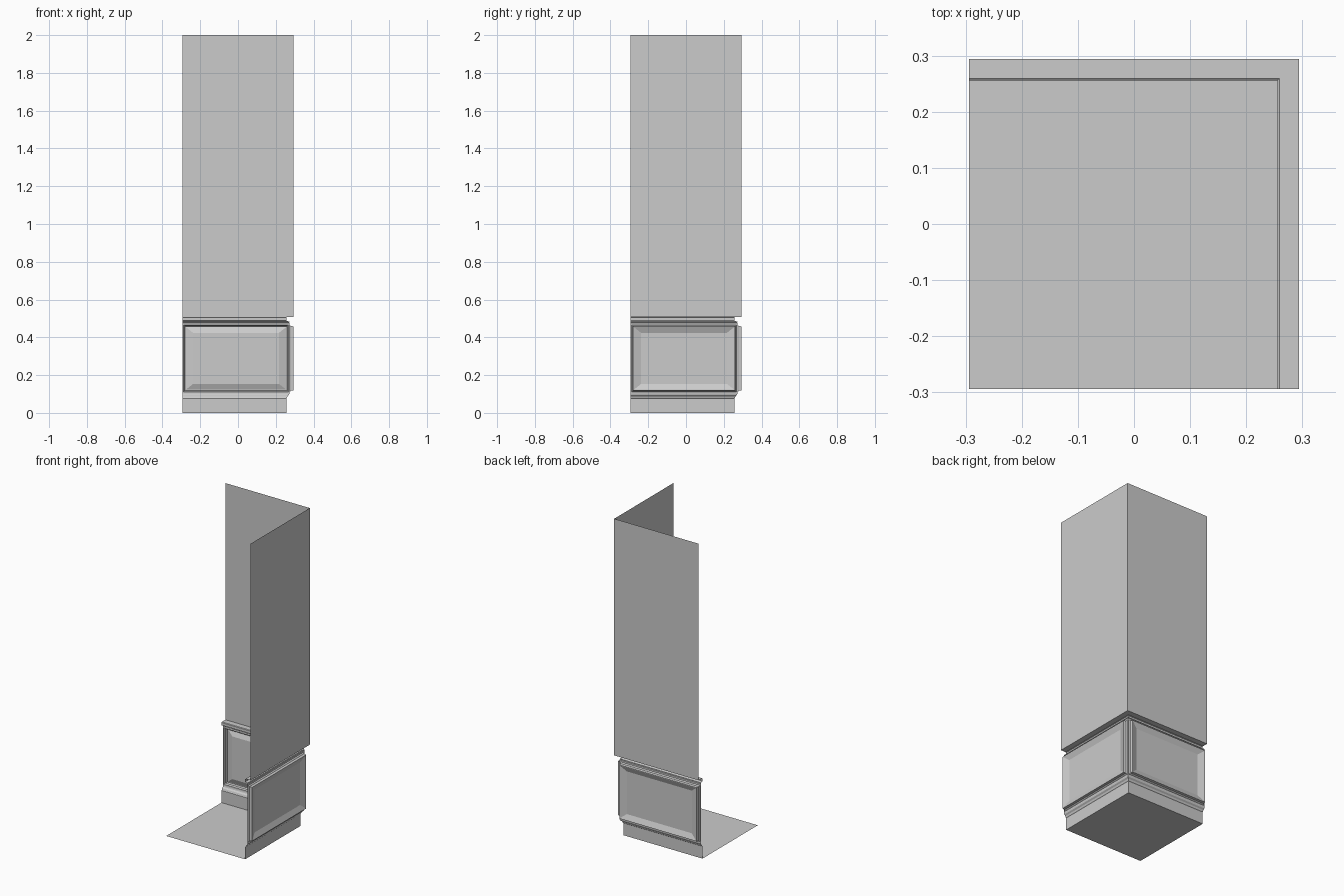
import bpy

if "Cube" in bpy.data.objects:
    bpy.data.objects.remove(bpy.data.objects["Cube"])

E = 0.2945  # half width of the room corner


def make(name, verts, faces):
    mesh = bpy.data.meshes.new(name)
    mesh.from_pydata(verts, [], faces)
    mesh.update()
    ob = bpy.data.objects.new(name, mesh)
    bpy.context.collection.objects.link(ob)
    return ob


def sweep(name, profile):
    """Run a (depth, z) profile, top to bottom, along back wall and right wall."""
    verts, faces = [], []
    for d, z in profile:
        verts += [(-E, d, z), (d, d, z), (d, -E, z)]
    for i in range(len(profile) - 1):
        a = i * 3
        for k in range(2):
            faces.append((a + k, a + k + 3, a + k + 4, a + k + 1))
    return make(name, verts, faces)


def panel(name, right):
    """Nested rectangles (u0, u1, z0, z1, depth) joined into a raised panel."""
    u0, u1, z0, z1 = -0.288, 0.267, 0.111, 0.466
    rings = [(-E, 0.272, 0.102, 0.477, 0.272)]
    for inset, d in [(0, 0.272), (0.003, 0.277), (0.006, 0.279),
                     (0.008, E), (0.012, E), (0.051, 0.281)]:
        s = min(inset, 0.043) if inset > 0.02 else inset
        rings.append((u0 + inset, u1 - inset, z0 + s, z1 - s, d))
    verts, faces = [], []
    for a, b, c, e, d in rings:
        for u, z in ((a, c), (b, c), (b, e), (a, e)):
            verts.append((d, u, z) if right else (u, d, z))
    for i in range(len(rings) - 1):
        for k in range(4):
            n = (k + 1) % 4
            faces.append((i * 4 + k, i * 4 + n, i * 4 + 4 + n, i * 4 + 4 + k))
    last = len(verts) - 4
    faces.append(tuple(range(last, last + 4)))
    if right:  # keep normals pointing into the room
        faces = [f[::-1] for f in faces]
    return make(name, verts, faces)


# Plain walls above the panelling
sweep("upper_wall", [(E, 2.0), (E, 0.508)])

# Ledge and cap moulding on top of the panels
sweep("cap_moulding", [(E, 0.508), (0.2595, 0.508), (0.256, 0.505), (0.256, 0.488),
                       (0.260, 0.486), (0.272, 0.484), (0.272, 0.481),
                       (0.269, 0.479), (0.272, 0.477)])

# Raised panels in their frames
panel("back_panel", False)
panel("right_panel", True)

# Baseboard with a sloped upper edge
sweep("baseboard", [(0.272, 0.102), (0.270, 0.095), (0.262, 0.088),
                    (0.259, 0.080), (0.256, 0.077), (0.256, 0.0)])

# Floor
make("floor", [(-E, -E, 0), (0.256, -E, 0), (0.256, 0.256, 0), (-E, 0.256, 0)],
     [(0, 1, 2, 3)])
